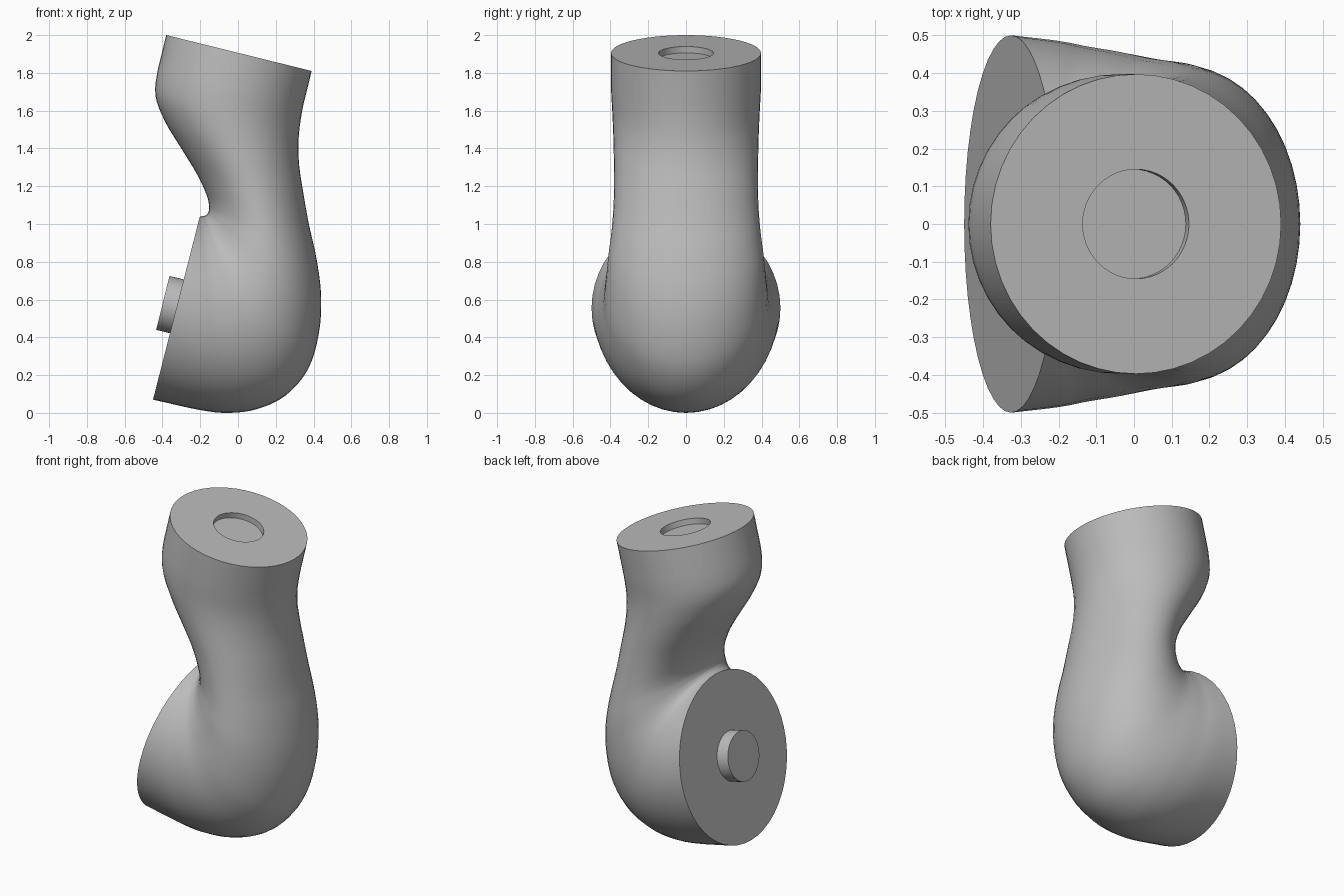
import bpy, bmesh, math
from mathutils import Vector

cube = bpy.data.objects.get("Cube")
if cube:
    bpy.data.objects.remove(cube)

SIDES = 48
grey = bpy.data.materials.new("light_grey")
grey.use_nodes = True
grey.diffuse_color = (0.5, 0.5, 0.5, 1)
grey.node_tree.nodes["Principled BSDF"].inputs["Base Color"].default_value = (0.5, 0.5, 0.5, 1)


def ring(bm, centre, half, width):
    """Ellipse of vertices spanned by a half axis in the xz plane and a width along y."""
    turns = [2 * math.pi * i / SIDES for i in range(SIDES)]
    return [bm.verts.new(centre + half * math.cos(a) + Vector((0, width * math.sin(a), 0)))
            for a in turns]


def skin(bm, rings):
    for a, b in zip(rings, rings[1:]):
        for i in range(SIDES):
            j = (i + 1) % SIDES
            bm.faces.new((a[i], a[j], b[j], b[i]))


def finish(bm, name):
    bmesh.ops.recalc_face_normals(bm, faces=bm.faces)
    mesh = bpy.data.meshes.new(name)
    bm.to_mesh(mesh)
    bm.free()
    mesh.materials.append(grey)
    obj = bpy.data.objects.new(name, mesh)
    bpy.context.collection.objects.link(obj)
    bpy.ops.object.select_all(action="DESELECT")
    obj.select_set(True)
    bpy.context.view_layer.objects.active = obj
    bpy.ops.object.shade_smooth_by_angle(angle=math.radians(35))
    return obj


def spline(p, q, r, s, t):
    return 0.5 * (2 * q + (r - p) * t + (2 * p - 5 * q + 4 * r - s) * t ** 2
                  + (3 * q - p - 3 * r + s) * t ** 3)


# Elbow sections: inner x, z, outer x, z, half width
sections = [Vector(s) for s in (
    (-.424, 1.82, .347, 1.635, .397), (-.437, 1.68, .325, 1.5, .39),
    (-.385, 1.54, .32, 1.4, .385), (-.30, 1.4, .325, 1.3, .382),
    (-.215, 1.26, .345, 1.17, .38), (-.165, 1.15, .375, 1.0, .385),
    (-.153, 1.09, .415, .82, .395), (-.158, 1.06, .44, .62, .41),
    (-.165, 1.05, .428, .42, .42), (-.172, 1.045, .37, .23, .43),
    (-.18, 1.043, .25, .09, .44), (-.187, 1.042, .1, .02, .457),
    (-.193, 1.041, -.05, 0, .47), (-.198, 1.04, -.2, .015, .485),
    (-.202, 1.04, -.45, .07, .5))]
collar = Vector((-.38, 2.0, .39, 1.81, .397))

# Smooth path through the sections, starting with the straight collar
path = [collar]
padded = [collar] + sections + [2 * sections[-1] - sections[-2]]
for p, q, r, s in zip(padded, padded[1:], padded[2:], padded[3:]):
    path += [spline(p, q, r, s, k / 4) for k in range(4)]
path.append(sections[-1])

bm = bmesh.new()
rings = []

# Shallow round recess in the tilted top
top = Vector((.005, 0, 1.905))
across = Vector((.77, 0, -.19)).normalized()
up = Vector((.19, 0, .77)).normalized()
for depth in (.035, 0):
    rings.append(ring(bm, top - up * depth, -across * .145, .145))
bm.faces.new(rings[0])

# Curved body
for ix, iz, ox, oz, width in path:
    inner, outer = Vector((ix, 0, iz)), Vector((ox, 0, oz))
    rings.append(ring(bm, (inner + outer) / 2, (inner - outer) / 2, width))
skin(bm, rings)
bm.faces.new(rings[-1])
finish(bm, "elbow_body")

# Pin on the side flange
bm = bmesh.new()
flange = Vector((-.328, 0, .565))
pin = [ring(bm, flange - across * d, up * .147, .147) for d in (-.02, .072)]
skin(bm, pin)
for end in pin:
    bm.faces.new(end)
finish(bm, "flange_pin")
